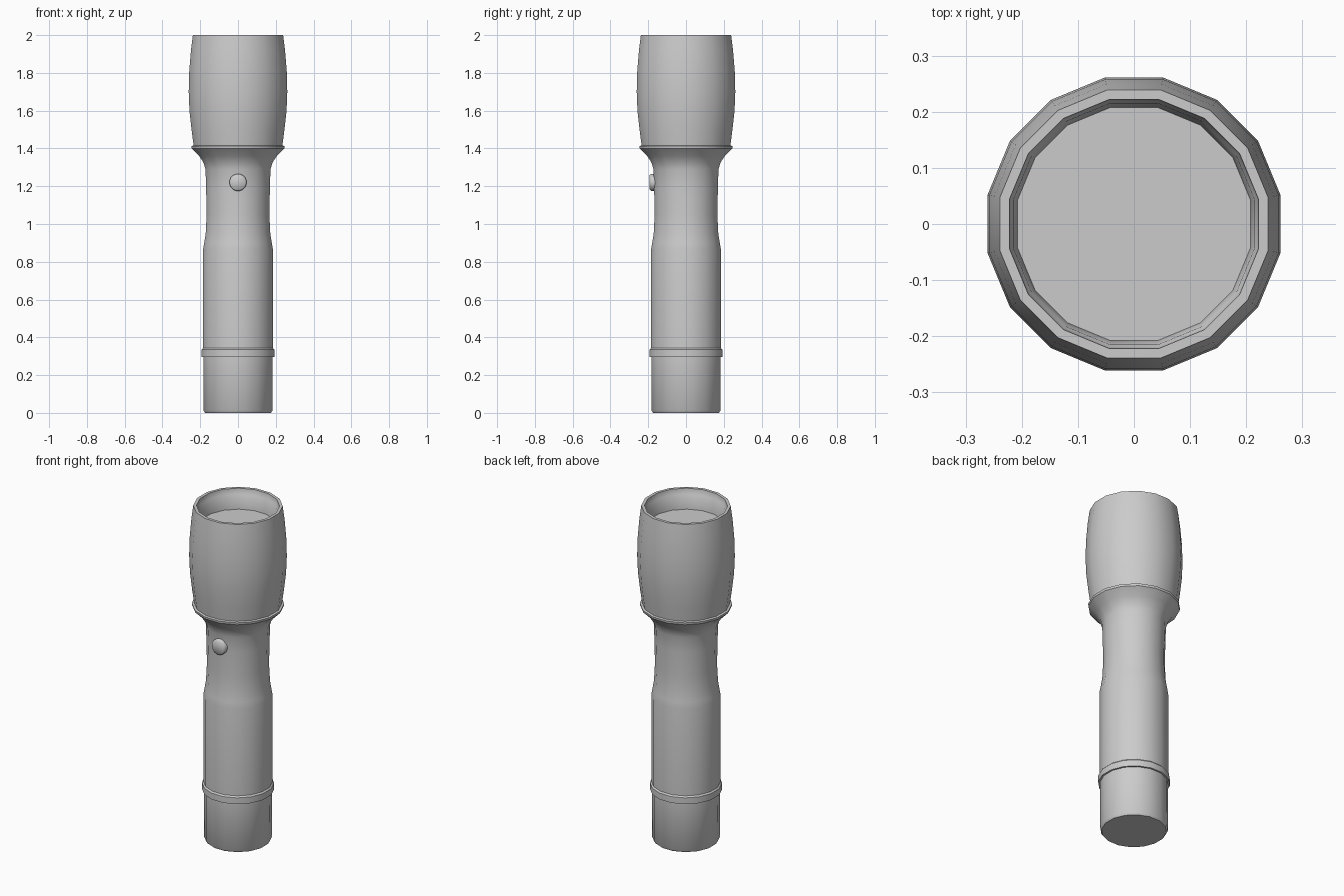
import bpy, bmesh, math

if "Cube" in bpy.data.objects:
    bpy.data.objects.remove(bpy.data.objects["Cube"])

SIDES = 16


def finish(obj, angle):
    bpy.ops.object.select_all(action='DESELECT')
    obj.select_set(True)
    bpy.context.view_layer.objects.active = obj
    bpy.ops.object.shade_smooth_by_angle(angle=math.radians(angle))


def lathe(name, profile, cap_start=False, cap_end=False, sides=SIDES, angle=35):
    """Revolve (flat-to-centre distance, height) pairs around z."""
    bm = bmesh.new()
    rings = []
    for r, z in profile:
        r /= math.cos(math.pi / sides)
        rings.append([bm.verts.new((r * math.cos(a), r * math.sin(a), z))
                      for a in ((i + 0.5) * math.tau / sides for i in range(sides))])
    for low, high in zip(rings, rings[1:]):
        for i in range(sides):
            j = (i + 1) % sides
            bm.faces.new((low[i], low[j], high[j], high[i]))
    if cap_start:
        bm.faces.new(rings[0][::-1])
    if cap_end:
        bm.faces.new(rings[-1])
    mesh = bpy.data.meshes.new(name)
    bm.to_mesh(mesh)
    bm.free()
    obj = bpy.data.objects.new(name, mesh)
    bpy.context.collection.objects.link(obj)
    finish(obj, angle)
    return obj


# Tail cap with its raised collar, closed at the bottom
lathe("tail_cap", [(0.174, 0), (0.182, 0.012), (0.183, 0.297), (0.193, 0.297),
                   (0.193, 0.335), (0.185, 0.343)], cap_start=True)

# Handle: grip, slim waist and flared neck up to the lip under the head
lathe("handle", [(0.185, 0.343), (0.185, 0.865), (0.179, 0.90), (0.171, 0.95),
                 (0.166, 1.05), (0.169, 1.20), (0.172, 1.29), (0.183, 1.325),
                 (0.205, 1.36), (0.245, 1.40), (0.247, 1.413), (0.235, 1.416)])

# Barrel-shaped head, with the rim turned inward and down to the lens
lathe("head", [(0.235, 1.416), (0.246, 1.50), (0.257, 1.60), (0.261, 1.70),
               (0.258, 1.81), (0.249, 1.92), (0.239, 2.0), (0.222, 2.0),
               (0.219, 1.97), (0.215, 1.965), (0.208, 1.88)])

# Lens disc recessed in the head
lathe("lens", [(0.208, 1.879), (0.208, 1.88)], cap_end=True)

# Push button on the front of the neck
button = lathe("button", [(0.045, 0), (0.045, 0.035), (0.038, 0.042)],
               cap_start=True, cap_end=True, angle=50)
button.location = (0, -0.15, 1.22)
button.rotation_euler = (math.pi / 2, 0, 0)
